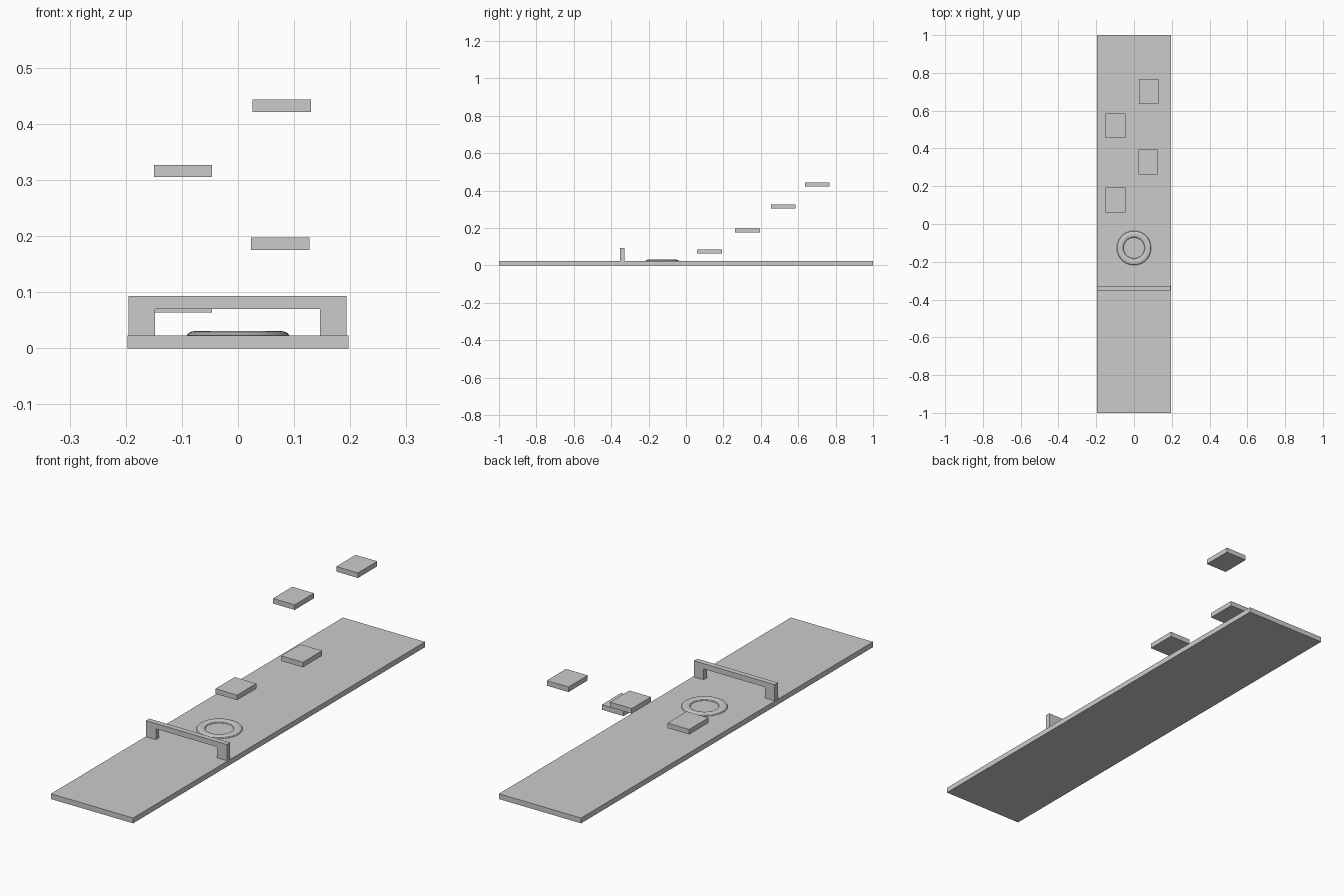
import bpy, bmesh

if "Cube" in bpy.data.objects:
    bpy.data.objects.remove(bpy.data.objects["Cube"])


def box(name, x0, x1, y0, y1, z0, z1):
    bm = bmesh.new()
    bmesh.ops.create_cube(bm, size=1)
    for v in bm.verts:
        v.co.x = x1 if v.co.x > 0 else x0
        v.co.y = y1 if v.co.y > 0 else y0
        v.co.z = z1 if v.co.z > 0 else z0
    me = bpy.data.meshes.new(name)
    bm.to_mesh(me)
    bm.free()
    ob = bpy.data.objects.new(name, me)
    bpy.context.collection.objects.link(ob)
    return ob


# Long base slab
TOP = 0.023
box("base_slab", -0.197, 0.197, -1, 1, 0, TOP)

# Low gateway: an arch outline extruded along y
outline = [(-0.195, TOP), (-0.148, TOP), (-0.148, 0.07), (0.146, 0.07),
           (0.146, TOP), (0.193, TOP), (0.193, 0.093), (-0.195, 0.093)]
bm = bmesh.new()
face = bm.faces.new([bm.verts.new((x, -0.352, z)) for x, z in outline])
ext = bmesh.ops.extrude_face_region(bm, geom=[face])
bmesh.ops.translate(bm, vec=(0, 0.023, 0),
                    verts=[g for g in ext["geom"] if isinstance(g, bmesh.types.BMVert)])
bmesh.ops.recalc_face_normals(bm, faces=bm.faces)
me = bpy.data.meshes.new("gateway")
bm.to_mesh(me)
bm.free()
bpy.context.collection.objects.link(bpy.data.objects.new("gateway", me))

# Flattened ring half sunk into the slab
bpy.ops.mesh.primitive_torus_add(major_radius=0.073, minor_radius=0.018,
                                 major_segments=48, minor_segments=12,
                                 location=(0, -0.127, 0.0235))
ring = bpy.context.object
ring.name = "floor_ring"
ring.scale.z = 0.42
bpy.ops.object.transform_apply(location=False, rotation=False, scale=True)
bpy.ops.object.shade_smooth_by_angle()

# Floating steps rising towards the back, alternating sides
steps = [(-0.098, 0.126, 0.075), (0.075, 0.329, 0.186),
         (-0.098, 0.520, 0.316), (0.078, 0.702, 0.432)]
for i, (x, y, z) in enumerate(steps, 1):
    box(f"floating_step_{i}", x - 0.052, x + 0.052, y - 0.066, y + 0.066, z - 0.011, z + 0.011)
